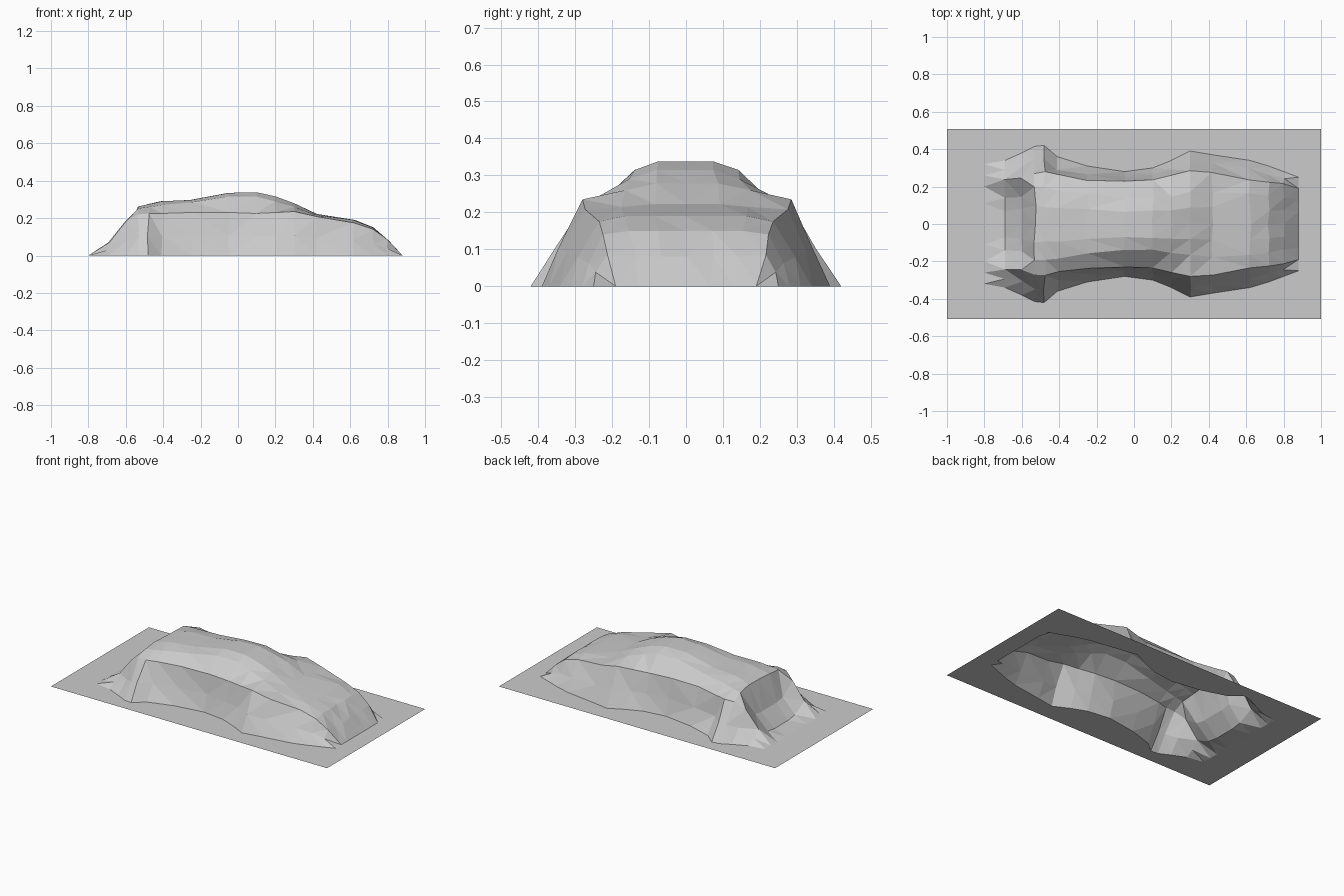
import bpy, bmesh, random

random.seed(4)

# Cross-sections of the draped car:
# x, centre z, roof edge y/z, waist y/z, mid-side y, foot y
SECTIONS = [
    (-0.80, 0.00, 0.11, 0.00, 0.20, 0.00, 0.26, 0.32),
    (-0.69, 0.01, 0.14, 0.02, 0.24, 0.07, 0.29, 0.34),
    (-0.60, 0.10, 0.15, 0.11, 0.25, 0.18, 0.31, 0.38),
    (-0.53, 0.262, 0.20, 0.252, 0.27, 0.22, 0.345, 0.415),
    (-0.48, 0.275, 0.19, 0.26, 0.275, 0.225, 0.35, 0.42),
    (-0.41, 0.29, 0.18, 0.27, 0.26, 0.225, 0.295, 0.36),
    (-0.25, 0.297, 0.16, 0.285, 0.235, 0.23, 0.265, 0.31),
    (-0.05, 0.335, 0.14, 0.315, 0.225, 0.23, 0.25, 0.28),
    (0.10, 0.338, 0.14, 0.315, 0.235, 0.225, 0.26, 0.30),
    (0.20, 0.315, 0.15, 0.29, 0.255, 0.23, 0.29, 0.34),
    (0.30, 0.278, 0.17, 0.26, 0.28, 0.235, 0.34, 0.39),
    (0.42, 0.222, 0.17, 0.215, 0.27, 0.208, 0.32, 0.37),
    (0.62, 0.19, 0.17, 0.19, 0.24, 0.175, 0.29, 0.34),
    (0.72, 0.15, 0.15, 0.15, 0.225, 0.14, 0.265, 0.31),
    (0.80, 0.08, 0.14, 0.08, 0.215, 0.085, 0.245, 0.28),
    (0.88, 0.00, 0.13, 0.00, 0.19, 0.00, 0.22, 0.25),
]
EDGE = 0.507


def half_profile(s):
    x, zc, yr, zr, yw, zw, ym, yf = s
    return [(0, zc), (yr * 0.5, zc), (yr, zr), (yw, zw),
            (ym, zw * 0.45), (yf, 0), (EDGE, 0)]


def full_profile(s):
    half = half_profile(s)
    return [(-y, z) for y, z in reversed(half[1:])] + half


# Flat ends of the cloth
flat = (0, 0.11, 0, 0.2, 0, 0.26, 0.34)
sections = [(-1.0,) + flat] + SECTIONS + [(1.0,) + flat]

# Draped cloth: one open sheet lofted over the hidden car body
bm = bmesh.new()
rows = []
for s in sections:
    row = []
    for y, z in full_profile(s):
        j = 0.006 if z > 0.03 else 0.0
        wob = [random.uniform(-j, j) for _ in range(2)]
        # only the cloth inside its border wrinkles
        row.append(bm.verts.new((s[0] + wob[0], y + wob[1], z)))
    rows.append(row)

for a, b in zip(rows, rows[1:]):
    for i in range(len(a) - 1):
        bm.faces.new((a[i], b[i], b[i + 1], a[i + 1]))

# Triangular facets of the low-poly cloth
bmesh.ops.triangulate(bm, faces=bm.faces[:])
mesh = bpy.data.meshes.new("draped_car_cover")
bm.to_mesh(mesh)
bm.free()
cover = bpy.data.objects.new("draped_car_cover", mesh)
bpy.context.collection.objects.link(cover)
